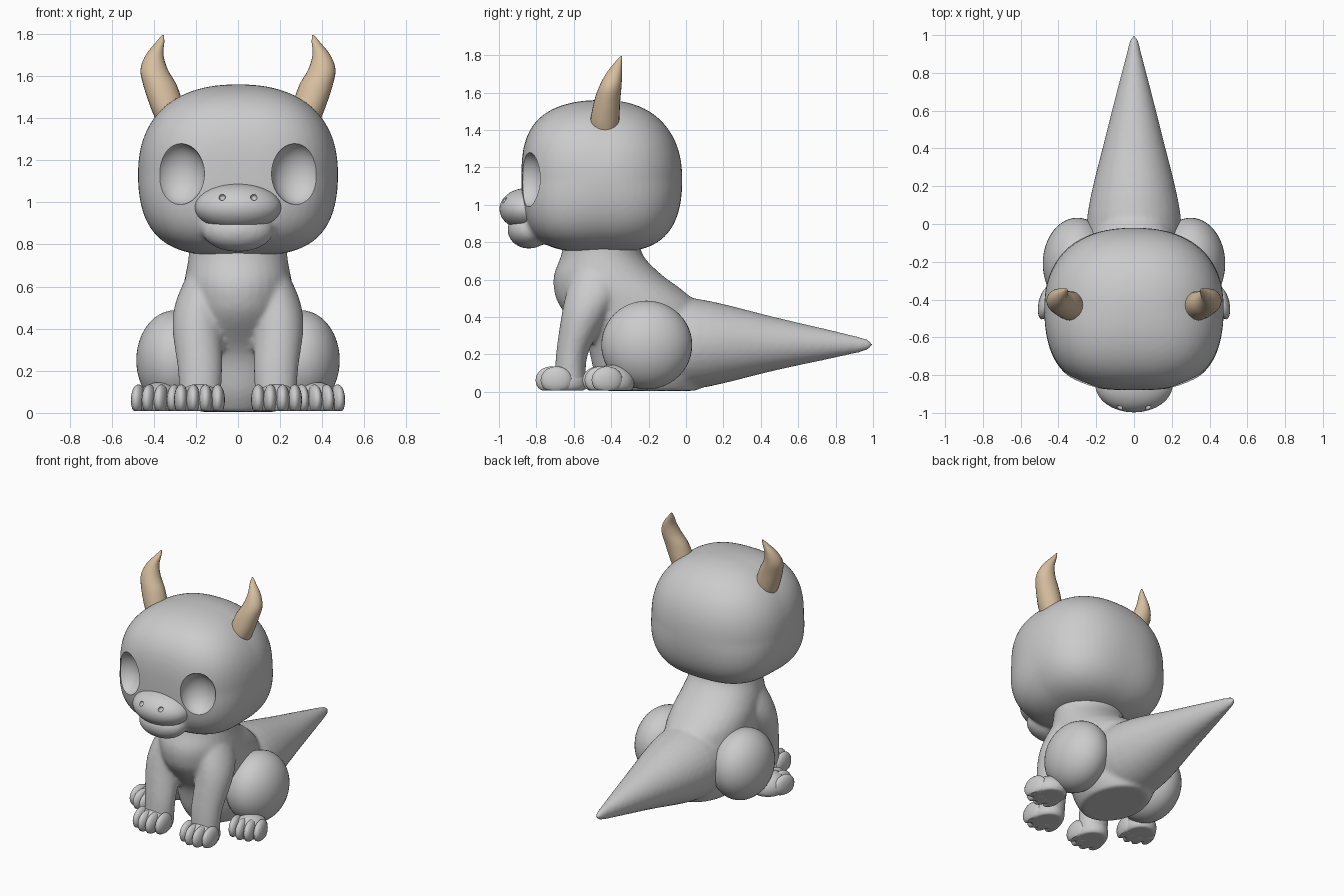
import bpy, bmesh, math
from mathutils import Vector, Matrix

if "Cube" in bpy.data.objects:
    bpy.data.objects.remove(bpy.data.objects["Cube"], do_unlink=True)


def material(name, rgb):
    m = bpy.data.materials.new(name)
    m.use_nodes = True
    m.diffuse_color = (*rgb, 1)
    m.node_tree.nodes["Principled BSDF"].inputs["Base Color"].default_value = (*rgb, 1)
    return m


GREY = material("soft grey", (0.6, 0.6, 0.6))
TAN = material("horn tan", (0.68, 0.52, 0.35))


def add(name, bm, mat=GREY):
    bmesh.ops.recalc_face_normals(bm, faces=bm.faces)
    me = bpy.data.meshes.new(name)
    bm.to_mesh(me)
    bm.free()
    me.materials.append(mat)
    ob = bpy.data.objects.new(name, me)
    bpy.context.collection.objects.link(ob)
    return ob


def select(*obs):
    bpy.ops.object.select_all(action='DESELECT')
    for o in obs:
        o.select_set(True)
    bpy.context.view_layer.objects.active = obs[0]


def smooth(ob, angle=50):
    select(ob)
    bpy.ops.object.shade_smooth_by_angle(angle=math.radians(angle))


def join(name, obs):
    select(*obs)
    bpy.ops.object.join()
    obs[0].name = name
    return obs[0]


def modify(ob, kind, **settings):
    mod = ob.modifiers.new(kind, kind)
    for key, value in settings.items():
        setattr(mod, key, value)
    select(ob)
    bpy.ops.object.modifier_apply(modifier=mod.name)


def fuse(ob, voxel, rounds):
    """Merge overlapping volumes into one softly blended skin."""
    modify(ob, 'REMESH', mode='VOXEL', voxel_size=voxel)
    modify(ob, 'SMOOTH', factor=0.5, iterations=rounds)


def cut(ob, cutter):
    modify(ob, 'BOOLEAN', operation='DIFFERENCE', solver='EXACT', object=cutter)
    bpy.data.objects.remove(cutter, do_unlink=True)


def ellipsoid_into(bm, centre, radii, turn=0, seg=32, floor=None):
    m = Matrix.Translation(centre) @ Matrix.Rotation(turn, 4, 'Z') @ Matrix.Diagonal((*radii, 1))
    verts = bmesh.ops.create_uvsphere(bm, u_segments=seg, v_segments=seg // 2, radius=1, matrix=m)["verts"]
    if floor is not None:
        for v in verts:
            v.co.z = max(v.co.z, floor)


def ellipsoid(name, centre, radii, **kw):
    bm = bmesh.new()
    ellipsoid_into(bm, centre, radii, **kw)
    return add(name, bm)


def loft(name, rings, v_axis, mat=GREY, side=1, seg=32, steps=5):
    """Skin ellipses (x, y, z, x radius, other radius) with a smooth curve between them."""
    pts = [Vector(r) for r in rings]
    fine = []
    for i in range(len(pts) - 1):
        a, b, c, d = (pts[min(max(i + k, 0), len(pts) - 1)] for k in (-1, 0, 1, 2))
        for s in range(steps):
            t = s / steps
            fine.append(0.5 * (2 * b + (c - a) * t + (2 * a - 5 * b + 4 * c - d) * t ** 2
                               + (3 * b - a - 3 * c + d) * t ** 3))
    fine.append(pts[-1])
    bm = bmesh.new()
    loops = []
    for x, y, z, ra, rb in fine:
        loop = []
        for k in range(seg):
            ang = math.tau * k / seg
            co = Vector((x + ra * math.cos(ang), y, z)) + Vector(v_axis) * rb * math.sin(ang)
            loop.append(bm.verts.new((co.x * side, co.y, co.z)))
        loops.append(loop)
    for p, q in zip(loops, loops[1:]):
        for k in range(seg):
            n = (k + 1) % seg
            bm.faces.new((p[k], p[n], q[n], q[k]))
    bm.faces.new(loops[0])
    bm.faces.new(loops[-1])
    return add(name, bm, mat)


SIDES = (("left", 1), ("right", -1))
Y, Z = (0, 1, 0), (0, 0, 1)

# Torso, tail and front legs, blended into one body
parts = [
    loft("torso", [(0, -.19, .005, .19, .25), (0, -.2, .1, .24, .29), (0, -.22, .28, .265, .32),
                   (0, -.3, .45, .265, .37), (0, -.36, .54, .265, .345), (0, -.42, .63, .255, .285),
                   (0, -.45, .74, .235, .215), (0, -.45, .88, .23, .2)], Y),
    loft("tail", [(0, -.25, .255, .24, .24), (0, .05, .257, .247, .242), (0, .5, .256, .142, .137),
                  (0, .9, .252, .04, .048), (0, .97, .252, .024, .028), (0, 1.004, .252, .006, .006)], Z),
]
for label, s in SIDES:
    parts.append(loft("front_leg", [
        (.18, -.62, .02, .095, .085), (.18, -.61, .2, .105, .085), (.193, -.545, .4, .118, .122),
        (.18, -.5, .53, .115, .14), (.14, -.47, .68, .09, .12)], Y, side=s))
body = join("body", parts)
fuse(body, 0.014, 6)
smooth(body, 80)


# Paws: a rounded foot with four toes on a flat sole
def paw(name, x, y, turn, side):
    bm = bmesh.new()
    spin = Matrix.Rotation(turn, 3, 'Z')
    ellipsoid_into(bm, (x, y, .05), (.105, .12, .095), turn, floor=.008)
    for i in range(4):
        off = (i - 1.5) * .058
        c = Vector((x, y, .062)) + spin @ Vector((off, -.075 + 4 * off ** 2, 0))
        ellipsoid_into(bm, c, (.034, .085, .074), turn, seg=20, floor=.008)
    for v in bm.verts:
        v.co.x *= side
    smooth(add(name, bm))


for label, s in SIDES:
    paw(label + "_front_paw", .183, -.648, 0, s)
    paw(label + "_hind_paw", .378, -.395, .2, s)
    # Hind thigh
    smooth(ellipsoid(label + "_thigh", (s * .3, -.21, .25), (.183, .243, .237), seg=48, floor=.012))
    # Horn, curling inward to a point
    smooth(loft(label + "_horn", [
        (.32, -.435, 1.37, .06, .065), (.333, -.435, 1.44, .078, .077), (.368, -.422, 1.55, .08, .07),
        (.398, -.405, 1.63, .065, .06), (.396, -.385, 1.7, .042, .043),
        (.37, -.362, 1.76, .02, .02), (.356, -.346, 1.795, .004, .004)], Y, TAN, s, seg=24), 60)

# Head: a rounded block, fuller at the face and jaw
bm = bmesh.new()
bmesh.ops.create_uvsphere(bm, u_segments=64, v_segments=40, radius=1)
for v in bm.verts:
    n = v.co.copy()
    p = 2.3 + .6 * max(0, -n.y) + .7 * max(0, -n.z)
    n /= sum(abs(c) ** p for c in n) ** (1 / p)
    v.co = (n.x * .475, -.45 + n.y * .43, 1.13 + n.z * (.43 if n.z > 0 else .385))
head = join("head", [add("skull", bm), ellipsoid("chin", (0, -.84, .865), (.17, .115, .1))])
fuse(head, 0.014, 8)

# Eye sockets scooped into the face
for label, s in SIDES:
    cut(head, ellipsoid("socket_cutter", (s * .28, -.855, 1.135), (.122, .11, .147), turn=s * .2, seg=48))
smooth(head, 40)

# Muzzle with two nostril dents
muzzle = ellipsoid("muzzle", (0, -.85, .977), (.205, .147, .112), seg=64)
for label, s in SIDES:
    cut(muzzle, ellipsoid("nostril_cutter", (s * .075, -.972, 1.024), (.016, .025, .016), seg=16))
smooth(muzzle, 40)
